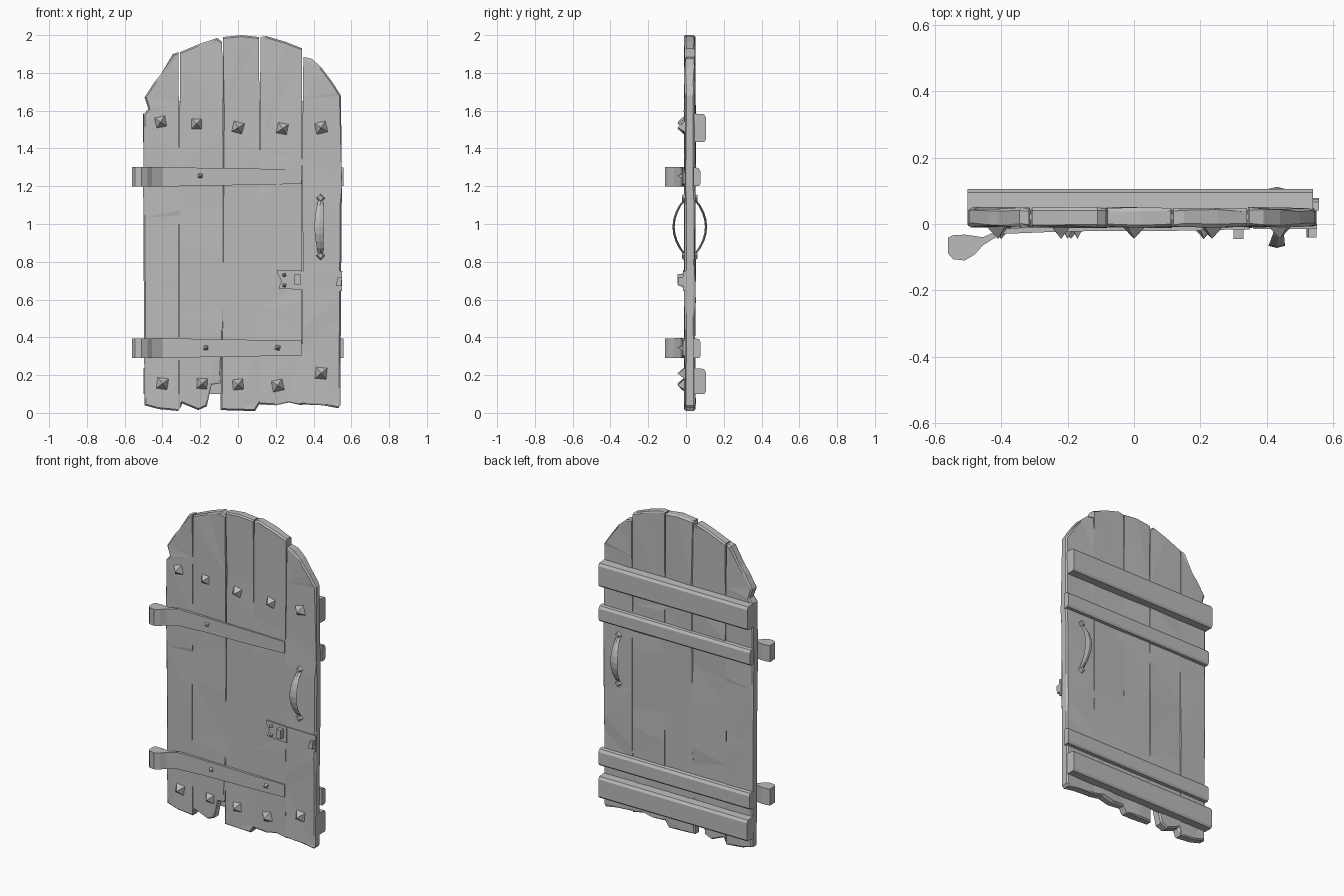
import bpy, bmesh, math, random
from mathutils import Vector

random.seed(4)
cube = bpy.data.objects.get("Cube")
if cube:
    bpy.data.objects.remove(cube, do_unlink=True)

grey = bpy.data.materials.new("weathered grey")
grey.use_nodes = True
COLOUR = (0.5, 0.5, 0.5, 1)
grey.diffuse_color = COLOUR
grey.node_tree.nodes["Principled BSDF"].inputs["Base Color"].default_value = COLOUR


def finish(bm, name):
    bmesh.ops.recalc_face_normals(bm, faces=bm.faces)
    mesh = bpy.data.meshes.new(name)
    bm.to_mesh(mesh)
    bm.free()
    mesh.materials.append(grey)
    obj = bpy.data.objects.new(name, mesh)
    bpy.context.collection.objects.link(obj)
    return obj


def loft(name, rings):
    """Skin a row of rings and cap both ends."""
    bm = bmesh.new()
    rows = [[bm.verts.new(p) for p in ring] for ring in rings]
    n = len(rows[0])
    for a, b in zip(rows, rows[1:]):
        for i in range(n):
            j = (i + 1) % n
            bm.faces.new((a[i], a[j], b[j], b[i]))
    bm.faces.new(rows[0])
    bm.faces.new(rows[-1])
    return finish(bm, name)


def slab(name, outline, front, back):
    """Thick plate from an x-z outline."""
    return loft(name, [[(x, y, z) for x, z in outline] for y in (front, back)])


def plank(name, outline):
    """Rough-hewn board: worn outer rim and uneven, faceted faces."""
    bm = bmesh.new()
    face = bm.faces.new([bm.verts.new((x, -0.008, z)) for x, z in outline])
    out = bmesh.ops.extrude_face_region(bm, geom=[face])
    moved = [v for v in out["geom"] if isinstance(v, bmesh.types.BMVert)]
    bmesh.ops.translate(bm, verts=moved, vec=(0, 0.056, 0))
    bmesh.ops.recalc_face_normals(bm, faces=bm.faces)
    rim = []
    for e in bm.edges:
        a, b = (v.co for v in e.verts)
        seam = abs(a.x - b.x) < 0.012 and abs(a.x) < 0.45
        if abs(a.y - b.y) < 0.001 and not seam:
            rim.append(e)
    bmesh.ops.bevel(bm, geom=rim, offset=0.008, segments=1, affect='EDGES')
    for z in (0.45, 0.8, 1.15, 1.5):
        bmesh.ops.bisect_plane(bm, geom=bm.verts[:] + bm.edges[:] + bm.faces[:],
                               plane_co=(0, 0, z + random.uniform(-0.1, 0.1)),
                               plane_no=(random.uniform(-0.3, 0.3), 0, 1))
    for v in bm.verts:
        v.co.y += random.uniform(-0.004, 0.004)
    bmesh.ops.triangulate(bm, faces=bm.faces[:])
    finish(bm, name)


# Boards, with the seams opening into tapered cracks
plank("plank_left", [
    (-0.495, 0.04), (-0.42, 0.02), (-0.315, 0.01), (-0.31, 0.35), (-0.316, 0.65), (-0.31, 1.07),
    (-0.31, 1.3), (-0.316, 1.91), (-0.345, 1.9), (-0.41, 1.79), (-0.44, 1.755), (-0.495, 1.67),
    (-0.475, 1.61), (-0.5, 1.58), (-0.502, 1.2)])
plank("plank_mid_left", [
    (-0.31, 0.015), (-0.295, 0.05), (-0.21, 0.015), (-0.165, 0.035), (-0.14, 0.15), (-0.092, 0.155),
    (-0.08, 0.4), (-0.08, 1.6), (-0.084, 1.965), (-0.11, 1.985), (-0.2, 1.955), (-0.307, 1.91),
    (-0.31, 1.3)])
plank("plank_centre", [
    (-0.092, 0.015), (0.0, 0.012), (0.09, 0.01), (0.115, 0.05), (0.115, 1.37), (0.111, 1.99),
    (0.02, 2.0), (-0.08, 1.99), (-0.08, 1.6)])
plank("plank_mid_right", [
    (0.115, 0.045), (0.2, 0.04), (0.27, 0.055), (0.34, 0.04), (0.34, 0.4), (0.34, 1.93),
    (0.25, 1.965), (0.15, 1.995), (0.119, 1.99), (0.115, 1.37)])
plank("plank_right", [
    (0.34, 0.045), (0.45, 0.04), (0.53, 0.025), (0.542, 0.04), (0.545, 0.6), (0.55, 1.2),
    (0.545, 1.68), (0.5, 1.75), (0.44, 1.83), (0.39, 1.875), (0.346, 1.885), (0.34, 1.33),
    (0.344, 0.8), (0.34, 0.35)])
slab("core_board", [(-0.47, 0.2), (0.51, 0.2), (0.51, 1.65), (-0.47, 1.65)], 0.012, 0.03)

# Back battens: bottom, top, depth, left and right ends
for name, low, high, depth, x0, x1 in (
        ("batten_bottom", 0.10, 0.237, 0.105, -0.5, 0.54),
        ("batten_lower", 0.29, 0.395, 0.078, -0.497, 0.558),
        ("batten_upper", 1.2, 1.3, 0.076, -0.5, 0.558),
        ("batten_top", 1.435, 1.585, 0.105, -0.502, 0.54)):
    profile = [(0.04, low), (depth - 0.008, low), (depth, low + 0.012),
               (depth, high - 0.02), (depth - 0.01, high - 0.004), (0.04, high)]
    loft(name, [[(x, y, z) for y, z in profile] for x in (x0, x1)])

# Hinges: knuckle, bent neck and flat strap in one tapering band
PATH = [(-0.56, -0.065, 0.024), (-0.545, -0.07, 0.036), (-0.51, -0.071, 0.039),
        (-0.48, -0.064, 0.028), (-0.455, -0.052, 0.012), (-0.40, -0.022, 0.008),
        (-0.20, -0.014, 0.008), (0.1, -0.013, 0.008), (0.335, -0.011, 0.005)]
for name, z in (("hinge_lower", 0.343), ("hinge_upper", 1.25)):
    rings = []
    for i, (x, y, t) in enumerate(PATH):
        h = 0.052 if i < 5 else 0.052 - 0.004 * (i - 4) + random.uniform(0, 0.006)
        rings.append([(x, y - t, z - h), (x, y + t, z - h), (x, y + t, z + h), (x, y - t, z + h)])
    loft(name, rings)


# Pyramid studs with slightly turned square bases
def stud(name, x, z, size, tip):
    bm = bmesh.new()
    turn = random.uniform(-0.3, 0.3)
    base = []
    for k in range(4):
        a = math.pi / 4 + k * math.pi / 2 + turn
        base.append(bm.verts.new((x + size * math.cos(a), -0.006, z + size * math.sin(a))))
    bm.faces.new(base)
    top = bm.verts.new((x, tip, z))
    for k in range(4):
        bm.faces.new((base[k], base[(k + 1) % 4], top))
    finish(bm, name)


UPPER = ((-0.41, 1.54), (-0.22, 1.53), (0, 1.51), (0.235, 1.505), (0.44, 1.51))
LOWER = ((-0.4, 0.155), (-0.19, 0.155), (0, 0.15), (0.21, 0.145), (0.44, 0.21))
for row, spots in (("upper", UPPER), ("lower", LOWER)):
    for n, (x, z) in enumerate(spots):
        stud(f"{row}_stud_{n + 1}", x, z, 0.042, -0.045)
for n, (x, z) in enumerate(((-0.2, 1.255), (-0.17, 0.345), (0.21, 0.345))):
    stud(f"hinge_nail_{n + 1}", x, z, 0.027, -0.045)

# Latch: two thin plates, pins and a raised catch at the edge
slab("latch_plate", [(0.21, 0.735), (0.23, 0.70), (0.215, 0.66), (0.35, 0.65), (0.35, 0.752),
                     (0.21, 0.757)], -0.017, 0.0)
slab("latch_keeper", [(0.36, 0.655), (0.55, 0.645), (0.552, 0.75), (0.36, 0.752)], -0.015, 0.0)
slab("latch_catch", [(0.52, 0.672), (0.548, 0.672), (0.55, 0.72), (0.525, 0.715)], -0.04, 0.0)
slab("latch_bolt", [(0.30, 0.68), (0.33, 0.68), (0.33, 0.735), (0.30, 0.735)], -0.045, 0.0)
for n, z in enumerate((0.73, 0.675)):
    stud(f"latch_pin_{n + 1}", 0.245, z, 0.02, -0.035)

# Bowed pull handles, front and back, with flared feet
for name, side, root in (("front_handle", -1, 0.002), ("back_handle", 1, 0.042)):
    rings = []
    for i in range(9):
        s = i / 8
        bow = math.sin(math.pi * s)
        y = root + 0.064 * bow ** 0.8
        z = 0.835 + 0.3 * s
        x = 0.438 - 0.008 * bow
        w = 0.012 + 0.013 * bow
        d = Vector((-0.2 * math.cos(math.pi * s), 1)).normalized() * 0.006
        y *= side
        rings.append([(x - w, y, z), (x, y + side * d.y, z + d.x),
                      (x + w, y, z), (x, y - side * d.y, z - d.x)])
    loft(name, rings)
    for foot, z in (("lower", 0.832), ("upper", 1.137)):
        base = 0.0 if side < 0 else 0.04
        loft(f"{name}_{foot}_foot", [
            [(0.437 + r * dx, base + side * h, z + r * dz)
             for dx, dz in ((0, -1), (1, 0), (0, 1), (-1, 0))]
            for h, r in ((0, 0.03), (0.022, 0.014))])
